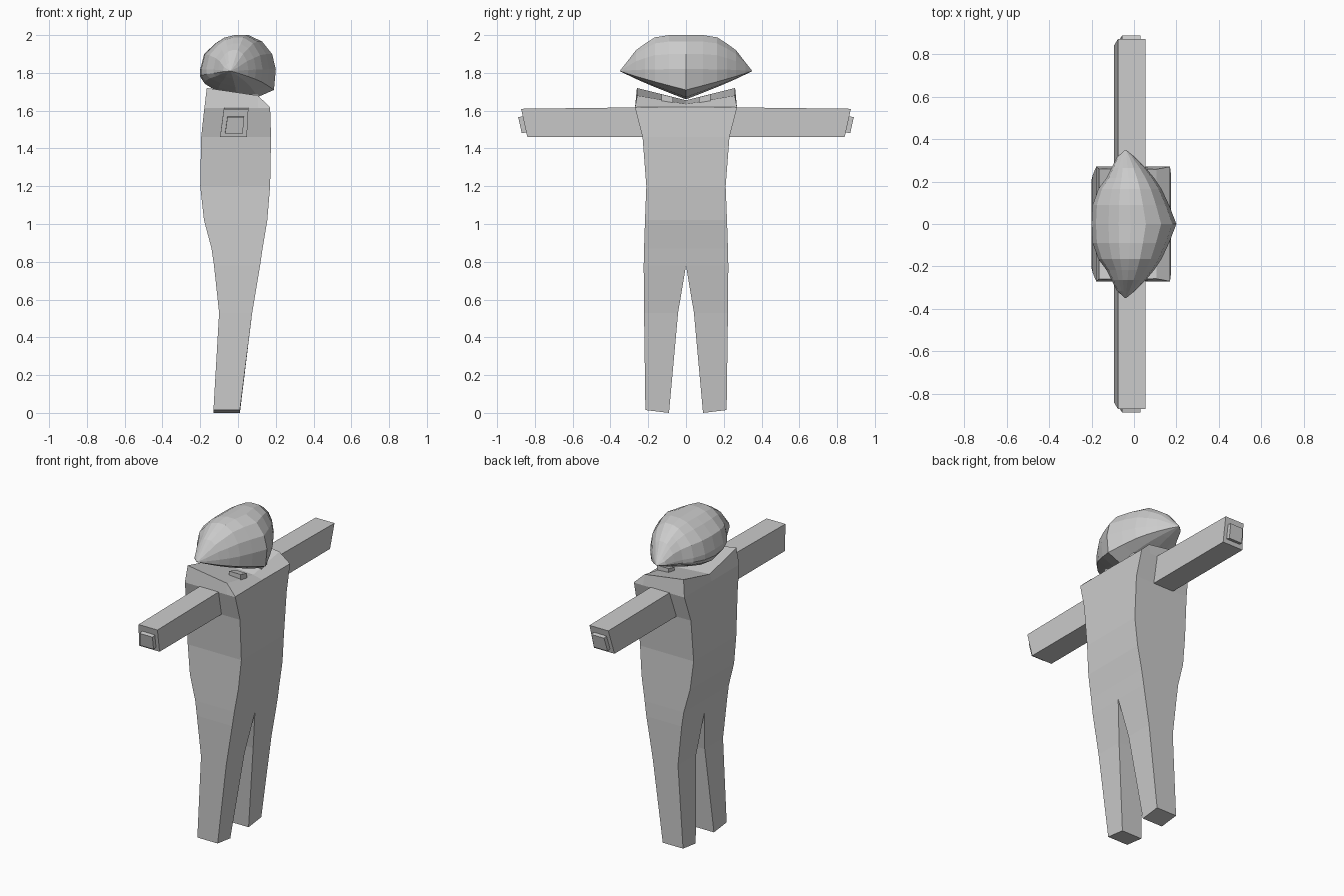
import bpy
import bmesh

if "Cube" in bpy.data.objects:
    bpy.data.objects.remove(bpy.data.objects["Cube"])

grey = bpy.data.materials.new("plain grey")
grey.diffuse_color = (0.6, 0.6, 0.6, 1)
grey.use_nodes = True
grey.node_tree.nodes["Principled BSDF"].inputs["Base Color"].default_value = grey.diffuse_color


def finish(name, bm):
    """Weld the mesh, fix its normals and add it as a flat shaded object."""
    bmesh.ops.remove_doubles(bm, verts=bm.verts, dist=0.0005)
    bmesh.ops.recalc_face_normals(bm, faces=bm.faces)
    mesh = bpy.data.meshes.new(name)
    bm.to_mesh(mesh)
    bm.free()
    mesh.materials.append(grey)
    ob = bpy.data.objects.new(name, mesh)
    bpy.context.collection.objects.link(ob)
    return ob


def loft(bm, rings, cap_start=True, cap_end=True):
    """Join closed rings of points, skipping faces on the centre plane."""
    loops = [[bm.verts.new(p) for p in r] for r in rings]
    n = len(loops[0])
    for a, b in zip(loops, loops[1:]):
        for i in range(n):
            j = (i + 1) % n
            quad = (a[i], a[j], b[j], b[i])
            if any(abs(v.co.y) > 1e-5 for v in quad):
                bm.faces.new(quad)
    if cap_start:
        bm.faces.new(loops[0])
    if cap_end:
        bm.faces.new(loops[-1])


# Body and legs: z, back x, front x, inner y, outer y
levels = [
    (0.00, -0.13, 0.01, 0.09, 0.215),
    (0.53, -0.10, 0.075, 0.042, 0.222),
    (0.78, -0.127, 0.117, 0.0, 0.224),
    (0.87, -0.14, 0.13, 0.0, 0.222),
    (1.02, -0.18, 0.155, 0.0, 0.217),
    (1.20, -0.20, 0.17, 0.0, 0.21),
    (1.46, -0.195, 0.175, 0.0, 0.23),
    (1.615, -0.178, 0.17, 0.0, 0.27),
]
body = bmesh.new()
for s in (-1, 1):
    rings = []
    for z, x0, x1, yi, yo in levels:
        zo = z + (0.015 if z == 0 else 0)
        xm = x0 + (x1 - x0) * 0.82
        rings.append([(x0, s * yi, z), (xm, s * yi, z), (x1, s * yi, z),
                      (x1, s * yo, zo), (xm, s * yo, zo), (x0, s * yo, zo)])
    # Shoulders rise to the outside and dip at the neck
    rings.append([(-0.165, 0, 1.655), (0.105, 0, 1.635), (0.17, 0, 1.62),
                  (0.17, s * 0.27, 1.618), (0.105, s * 0.258, 1.68),
                  (-0.165, s * 0.26, 1.72)])
    loft(body, rings, cap_end=False)
    # Sloping shoulder tops
    top = [body.verts.new(p) for p in rings[-1]]
    body.faces.new((top[0], top[1], top[4], top[5]))
    body.faces.new((top[1], top[2], top[3], top[4]))
finish("body", body)


def box_between(bm, a, b):
    loft(bm, [a, b])


for s, side in ((-1, "right"), (1, "left")):
    # Straight arm with a slanted end
    bm = bmesh.new()
    section = [(-0.095, 1.46), (0.047, 1.46), (0.055, 1.61), (-0.075, 1.61)]
    inner = [(x, s * 0.20, z + (0.008 if z > 1.5 else 0)) for x, z in section]
    outer = [(x, s * (0.873 if z > 1.5 else 0.84), z) for x, z in section]
    box_between(bm, inner, outer)
    finish(side + "_arm", bm)

    # Raised block on the end of the arm
    bm = bmesh.new()
    section = [(-0.068, 1.485), (0.026, 1.485), (0.031, 1.57), (-0.056, 1.57)]

    def block(off):
        return [(x, s * (0.84 + (z - 1.46) * 0.22 + off), z - off * 0.2)
                for x, z in section]
    box_between(bm, block(-0.01), block(0.024))
    finish(side + "_hand", bm)

    # Small collar tab beside the neck
    bm = bmesh.new()

    def tab(y, z):
        return [(0.03, s * y, z - 0.03), (0.11, s * y, z - 0.03),
                (0.11, s * y, z + 0.012), (0.03, s * y, z + 0.012)]
    box_between(bm, tab(0.07, 1.66), tab(0.13, 1.675))
    finish(side + "_collar_tab", bm)

# Head: one outline shrunk towards a point on each side
outline = [(-1, .05), (-.87, .47), (-.5, .77), (-.2, .93), (.1, 1), (.4, 1),
           (.7, .82), (.92, .47), (1, .05), (.96, -.67), (.6, -.92),
           (.15, -1), (-.4, -.75), (-.85, -.45), (-1, -.2)]
# y, back x, front x, bottom z, top z
slices = [
    (0.00, -0.20, 0.20, 1.66, 2.00),
    (0.09, -0.195, 0.165, 1.695, 2.00),
    (0.165, -0.168, 0.13, 1.725, 1.988),
    (0.217, -0.13, 0.095, 1.747, 1.955),
    (0.265, -0.105, 0.055, 1.768, 1.92),
    (0.315, -0.08, 0.005, 1.792, 1.855),
    (0.35, -0.042, -0.038, 1.809, 1.811),
]
CX, CZ = -0.04, 1.81
head = bmesh.new()
for s in (-1, 1):
    rings = []
    for y, x0, x1, z0, z1 in slices:
        rings.append([(CX + u * ((x1 - CX) if u > 0 else (CX - x0)), s * y,
                       CZ + v * ((z1 - CZ) if v > 0 else (CZ - z0)))
                      for u, v in outline])
    loft(head, rings, cap_start=False)
finish("head", head)
